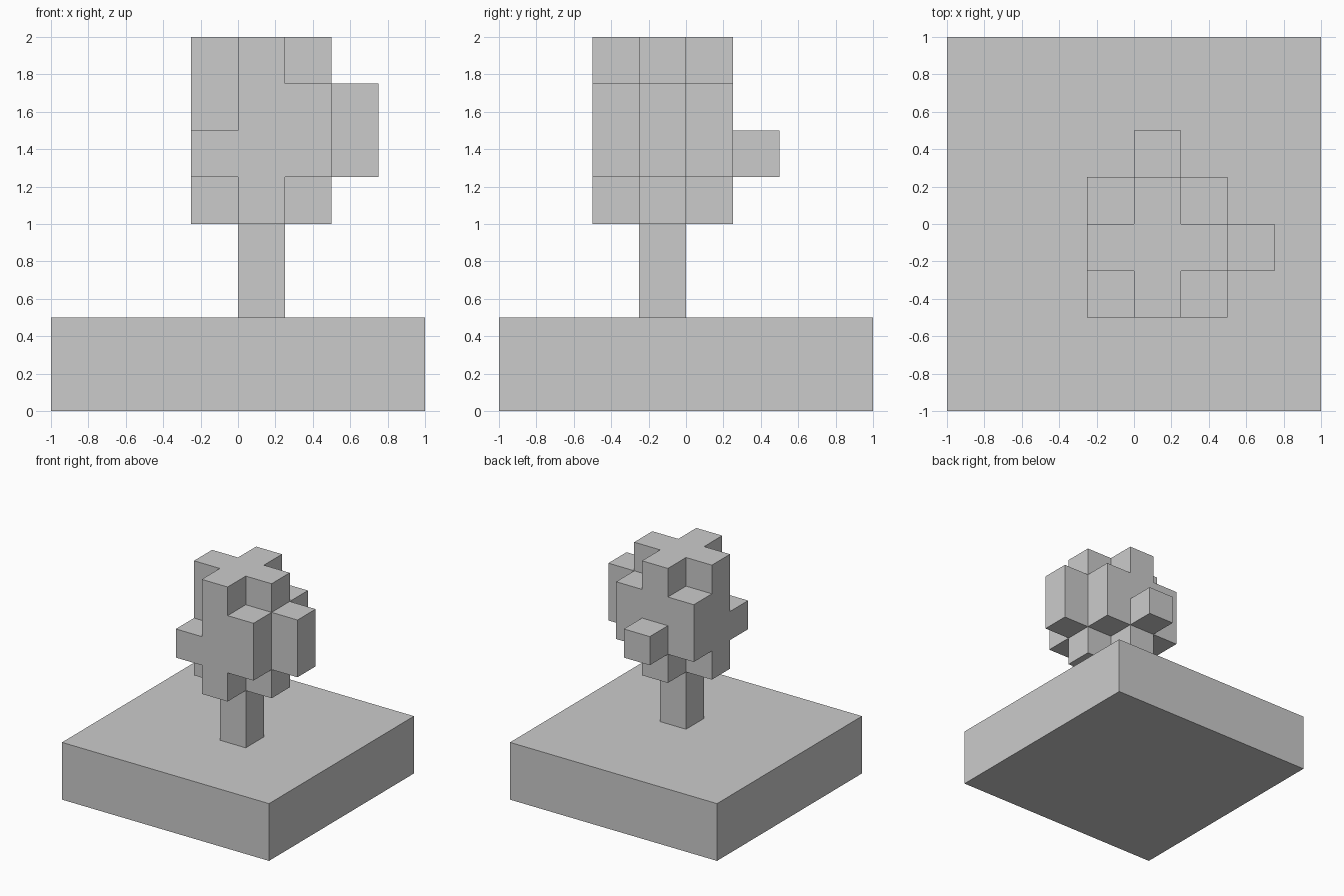
import bpy, bmesh
from mathutils import Vector

if "Cube" in bpy.data.objects:
    bpy.data.objects.remove(bpy.data.objects["Cube"])

U = 0.25  # voxel size


def add_object(name, bm):
    mesh = bpy.data.meshes.new(name)
    bm.to_mesh(mesh)
    bm.free()
    obj = bpy.data.objects.new(name, mesh)
    bpy.context.collection.objects.link(obj)
    return obj


def box(name, lo, hi):
    lo, hi = Vector(lo), Vector(hi)
    bm = bmesh.new()
    bmesh.ops.create_cube(bm, size=1)
    bmesh.ops.scale(bm, vec=hi - lo, verts=bm.verts)
    bmesh.ops.translate(bm, vec=(lo + hi) / 2, verts=bm.verts)
    return add_object(name, bm)


def voxel_shell(name, cells, origin):
    """Outer skin of a set of grid cells, with flat regions merged."""
    bm = bmesh.new()
    for cell in cells:
        for axis in range(3):
            for side in (0, 1):
                near = list(cell)
                near[axis] += 2 * side - 1
                if tuple(near) in cells:
                    continue
                u, v = (axis + 1) % 3, (axis + 2) % 3
                corners = []
                for du, dv in ((0, 0), (1, 0), (1, 1), (0, 1)):
                    p = list(cell)
                    p[axis] += side
                    p[u] += du
                    p[v] += dv
                    corners.append(bm.verts.new(Vector(p) * U + Vector(origin)))
                bm.faces.new(corners if side else corners[::-1])
    bmesh.ops.remove_doubles(bm, verts=bm.verts, dist=0.001)
    bmesh.ops.dissolve_limit(bm, angle_limit=0.01, verts=bm.verts, edges=bm.edges)
    return add_object(name, bm)


# Ground block and trunk
box("ground_block", (-1, -1, 0), (1, 1, 0.5))
box("trunk", (0, -0.25, 0.5), (0.25, 0, 1))

# Crown: plus-shaped core over four levels
cells = {(x, y, z) for x in range(3) for y in range(3) for z in range(4)
         if x == 1 or y == 1}
# Filled corners on the middle levels (front left corner is one level only)
cells |= {(x, y, z) for x, y in ((2, 0), (2, 2), (0, 2)) for z in (1, 2)}
cells.add((0, 0, 1))
# Outlying leaf clumps on the right and back
cells |= {(3, 1, 1), (3, 1, 2), (1, 3, 1)}
voxel_shell("leaf_crown", cells, (-0.25, -0.5, 1))
